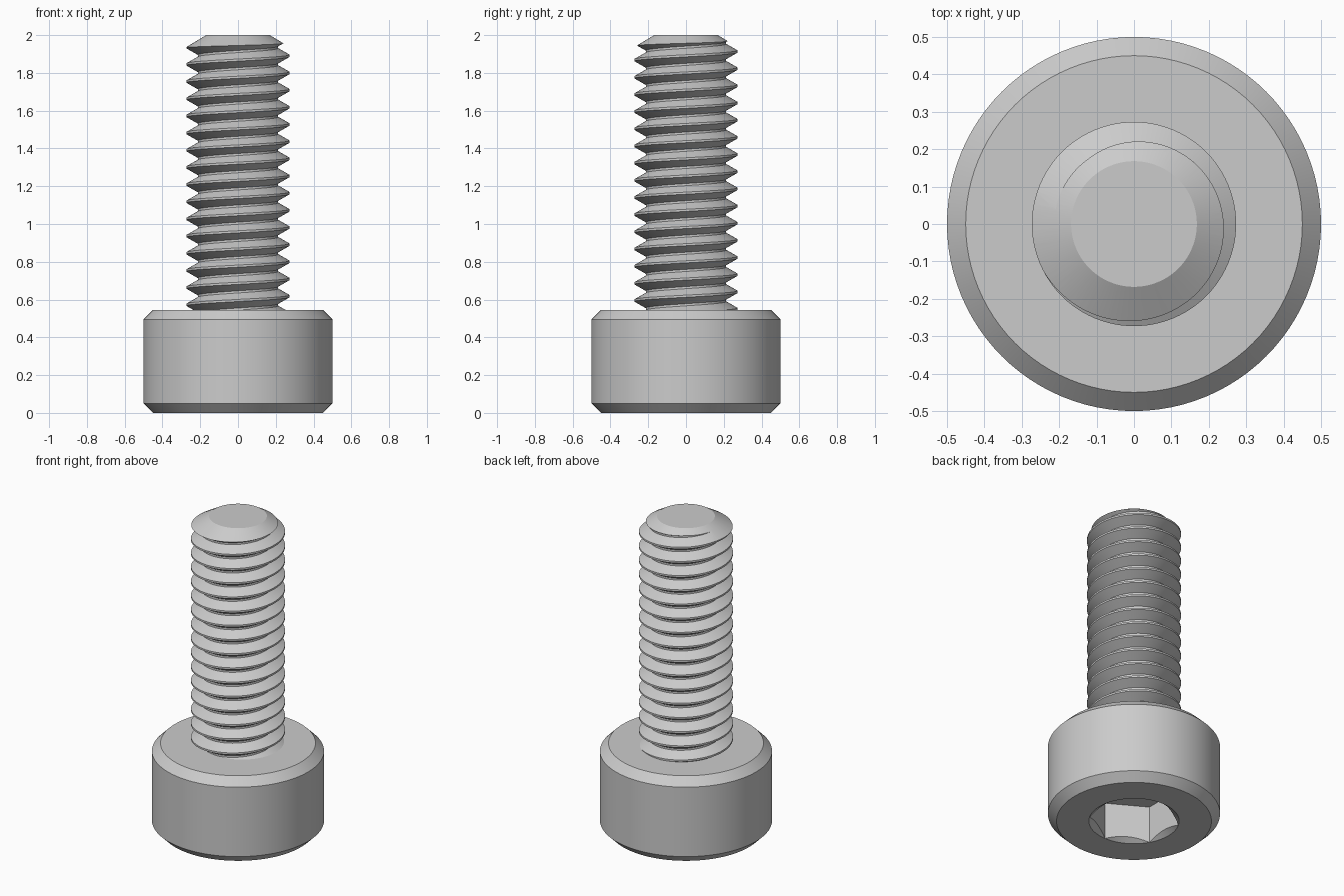
import bpy
import bmesh
from math import cos, sin, pi, radians

if "Cube" in bpy.data.objects:
    bpy.data.objects.remove(bpy.data.objects["Cube"], do_unlink=True)

steel = bpy.data.materials.new("steel grey")
steel.use_nodes = True
colour = (0.6, 0.6, 0.6, 1)
steel.diffuse_color = colour
steel.node_tree.nodes["Principled BSDF"].inputs["Base Color"].default_value = colour

SEGMENTS = 96
HEAD_HEIGHT, HEAD_RADIUS, BEVEL = 0.545, 0.5, 0.05
TOP = 2.0
PITCH, CREST_R, ROOT_R = 0.0909, 0.273, 0.213


def make_object(name, bm):
    bmesh.ops.recalc_face_normals(bm, faces=bm.faces)
    mesh = bpy.data.meshes.new(name)
    bm.to_mesh(mesh)
    bm.free()
    mesh.materials.append(steel)
    obj = bpy.data.objects.new(name, mesh)
    bpy.context.collection.objects.link(obj)
    return obj


def lathe(name, profile, segments=SEGMENTS, turn=0.0):
    """Closed solid of revolution from (radius, height) points."""
    bm = bmesh.new()
    rings = []
    for r, z in profile:
        angles = [turn + 2 * pi * i / segments for i in range(segments)]
        rings.append([bm.verts.new((r * cos(a), r * sin(a), z)) for a in angles])
    for low, high in zip(rings, rings[1:]):
        for i in range(segments):
            j = (i + 1) % segments
            bm.faces.new((low[i], low[j], high[j], high[i]))
    bm.faces.new(rings[0][::-1])
    bm.faces.new(rings[-1])
    return make_object(name, bm)


def boolean(target, cutter, operation):
    mod = target.modifiers.new("cut", "BOOLEAN")
    mod.operation = operation
    mod.solver = "EXACT"
    mod.object = cutter
    bpy.context.view_layer.objects.active = target
    bpy.ops.object.modifier_apply(modifier=mod.name)
    bpy.data.objects.remove(cutter, do_unlink=True)


def helix_rod(name, start, turns):
    """Solid rod with a right-handed V thread; start is a crest height at +x."""
    half_flat = PITCH / 16
    tooth = [(CREST_R, -half_flat), (CREST_R, half_flat),
             (ROOT_R, PITCH / 2 - half_flat), (ROOT_R, PITCH / 2 + half_flat)]
    count = len(tooth)
    rows = turns * count + 1
    bm = bmesh.new()
    grid = []
    for i in range(SEGMENTS):
        a = 2 * pi * i / SEGMENTS
        column = []
        for k in range(rows + count):
            r, dz = tooth[k % count]
            z = start + (k // count + i / SEGMENTS) * PITCH + dz
            # only the seam column needs the extra turn
            if i == 0 or k < rows:
                column.append(bm.verts.new((r * cos(a), r * sin(a), z)))
        grid.append(column)
    # the last column joins the first one pitch higher
    grid.append(grid[0][count:])
    for left, right in zip(grid, grid[1:]):
        for k in range(rows - 1):
            bm.faces.new((left[k], right[k], right[k + 1], left[k + 1]))
    # fan caps from the axis, including the step at the seam
    for loop, z in (([c[0] for c in grid] + grid[0][count - 1::-1], start - PITCH),
                    ([c[rows - 1] for c in grid] + grid[0][rows + count - 2:rows - 2:-1],
                     start + (turns + 2) * PITCH)):
        centre = bm.verts.new((0, 0, z))
        for a, b in zip(loop, loop[1:]):
            bm.faces.new((centre, a, b))
    return make_object(name, bm)


# Head: bevelled cylinder with a countersunk hexagonal socket underneath
head = lathe("socket_head", [
    (HEAD_RADIUS - BEVEL, 0), (HEAD_RADIUS, BEVEL),
    (HEAD_RADIUS, HEAD_HEIGHT - BEVEL), (HEAD_RADIUS - BEVEL, HEAD_HEIGHT)])
SOCKET_R = 0.2624
boolean(head, lathe("hex_cutter", [(SOCKET_R, -0.1), (SOCKET_R, 0.236)],
                    segments=6, turn=radians(30)), "DIFFERENCE")
boolean(head, lathe("countersink_cutter", [(SOCKET_R + 0.028, -0.02),
                                           (SOCKET_R - 0.14, 0.1)]), "DIFFERENCE")

# Shank: threaded rod trimmed to a chamfered tip
shank = helix_rod("threaded_shank", 0.527 - 2 * PITCH, 20)
SLOPE = 0.6
TIP_R, OUTER_R = 0.168, 0.32
boolean(shank, lathe("tip_trimmer", [
    (OUTER_R, 0.5), (OUTER_R, TOP - SLOPE * (OUTER_R - TIP_R)), (TIP_R, TOP)]),
    "INTERSECT")

# Smooth round surfaces, crisp edges
for obj in (head, shank):
    bpy.ops.object.select_all(action="DESELECT")
    obj.select_set(True)
    bpy.context.view_layer.objects.active = obj
    bpy.ops.object.shade_smooth_by_angle(angle=radians(25))
